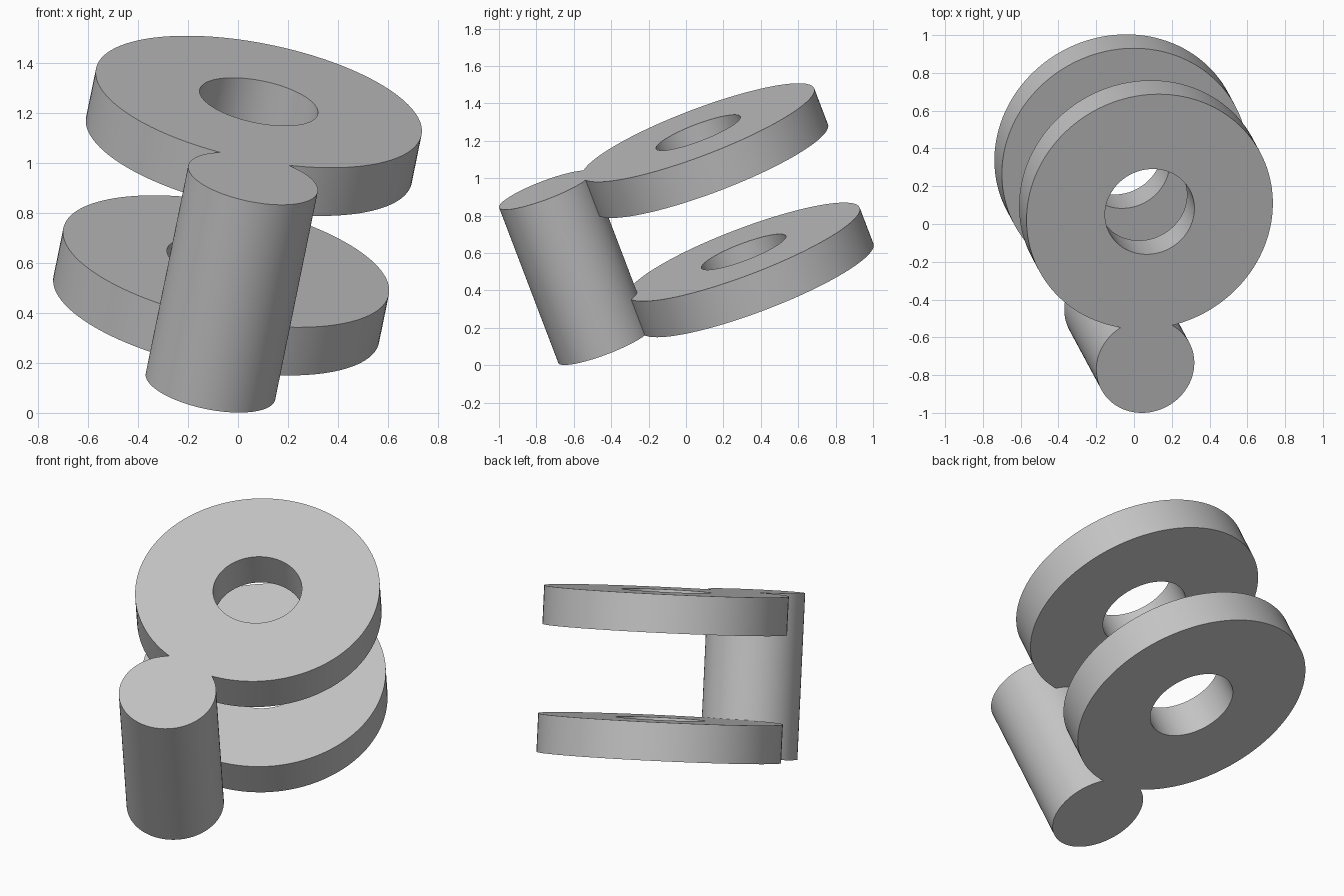
import bpy, bmesh, math
from mathutils import Matrix, Vector

cube = bpy.data.objects.get("Cube")
if cube:
    bpy.data.objects.remove(cube, do_unlink=True)

SEGMENTS = 128
LENGTH = 0.905      # post length
THICK = 0.21        # plate thickness
POST_R, PLATE_R, HOLE_R = 0.264, 0.664, 0.241
REACH = 0.874       # post axis to plate axis

grey = bpy.data.materials.new("plain grey")
grey.use_nodes = True
colour = (0.55, 0.55, 0.55, 1)
grey.diffuse_color = colour
grey.node_tree.nodes["Principled BSDF"].inputs["Base Color"].default_value = colour


def spun(name, profile, closed):
    """Spin a (radius, height) profile about the z axis into a solid."""
    bm = bmesh.new()
    rings = []
    for r, h in profile:
        rings.append([bm.verts.new((r * math.cos(a), r * math.sin(a), h))
                      for a in (math.tau * i / SEGMENTS for i in range(SEGMENTS))])
    pairs = list(zip(rings, rings[1:]))
    if closed:
        pairs.append((rings[-1], rings[0]))
    else:
        bm.faces.new(rings[0])
        bm.faces.new(rings[-1])
    for low, high in pairs:
        for i in range(SEGMENTS):
            j = (i + 1) % SEGMENTS
            bm.faces.new((low[i], low[j], high[j], high[i]))
    bmesh.ops.recalc_face_normals(bm, faces=bm.faces)
    mesh = bpy.data.meshes.new(name)
    bm.to_mesh(mesh)
    bm.free()
    mesh.materials.append(grey)
    obj = bpy.data.objects.new(name, mesh)
    bpy.context.collection.objects.link(obj)
    return obj


# Post along local z
body = spun("post_with_ring_plates", [(POST_R, 0), (POST_R, LENGTH)], False)

# Two ring plates, flush with the ends of the post
for base in (0, LENGTH - THICK):
    top = base + THICK
    plate = spun("ring_plate", [(PLATE_R, base), (PLATE_R, top),
                                (HOLE_R, top), (HOLE_R, base)], True)
    plate.data.transform(Matrix.Translation((0, REACH, 0)))
    join = body.modifiers.new("join_plate", 'BOOLEAN')
    join.operation = 'UNION'
    join.solver = 'EXACT'
    join.object = plate
    bpy.context.view_layer.objects.active = body
    bpy.ops.object.modifier_apply(modifier=join.name)
    bpy.data.objects.remove(plate, do_unlink=True)

# Tilt the whole part
axis = Vector((0.188, -0.35, 0.918)).normalized()
side = Vector((0.023, 0.818, 0.307)).cross(axis).normalized()
forward = axis.cross(side)
tilt = Matrix((side, forward, axis)).transposed().to_4x4()
body.data.transform(Matrix.Translation((-0.11, -0.436, 0.106)) @ tilt)

bpy.ops.object.select_all(action='DESELECT')
body.select_set(True)
bpy.context.view_layer.objects.active = body
bpy.ops.object.shade_smooth_by_angle(angle=math.radians(30))
